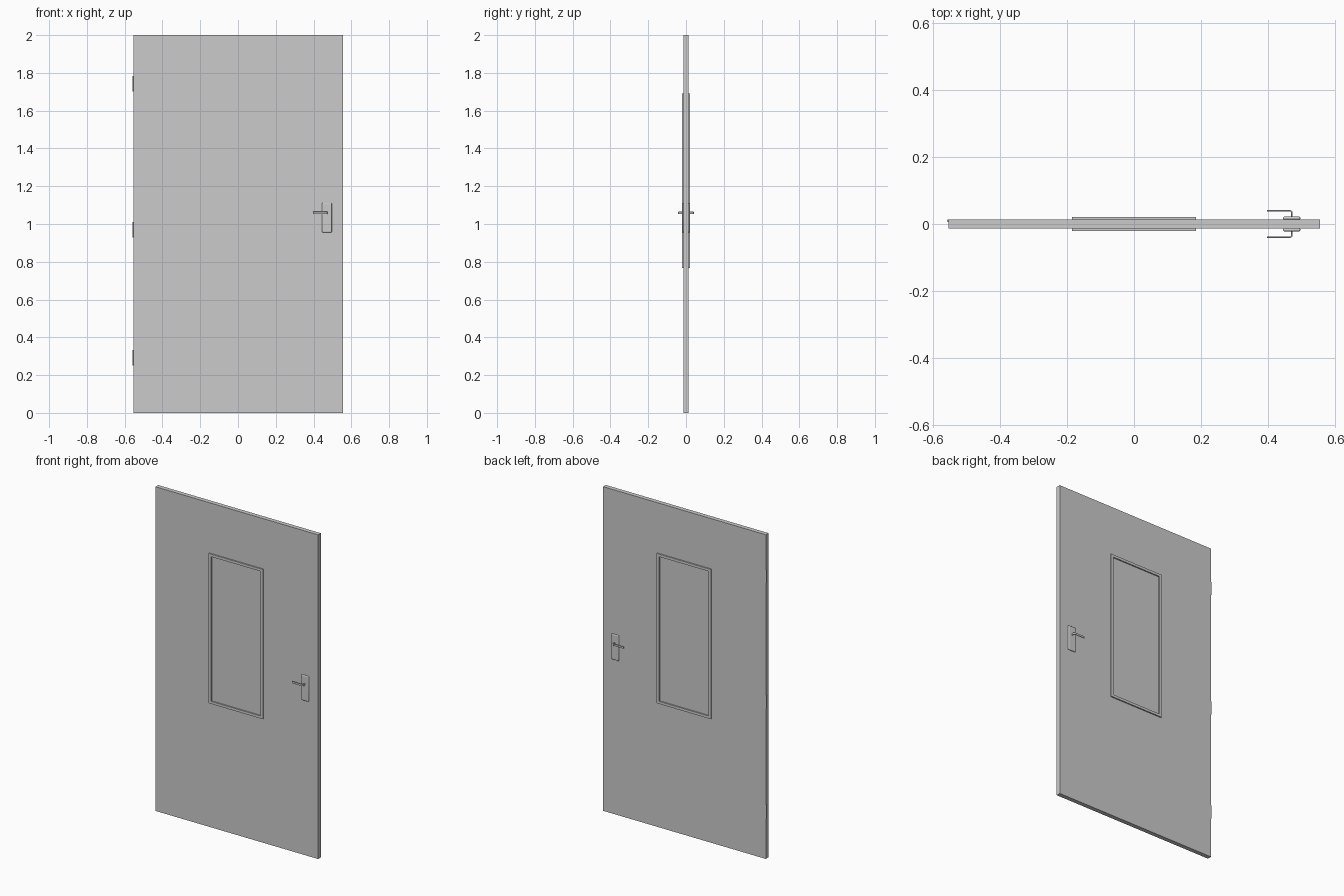
import bpy, bmesh, math

if "Cube" in bpy.data.objects:
    bpy.data.objects.remove(bpy.data.objects["Cube"])

T = 0.0135          # half thickness of the leaf


def finish(name, bm, bevel=0.0, segments=2, mirror=False, smooth=False):
    bmesh.ops.recalc_face_normals(bm, faces=bm.faces)
    mesh = bpy.data.meshes.new(name)
    bm.to_mesh(mesh)
    bm.free()
    ob = bpy.data.objects.new(name, mesh)
    bpy.context.collection.objects.link(ob)
    if bevel:
        m = ob.modifiers.new("bevel", 'BEVEL')
        m.width, m.segments, m.limit_method = bevel, segments, 'ANGLE'
        m.angle_limit = math.radians(40)
    if mirror:
        m = ob.modifiers.new("mirror", 'MIRROR')
        m.use_axis = (False, True, False)
        m.use_mirror_merge = False
    if smooth:
        bpy.ops.object.select_all(action='DESELECT')
        bpy.context.view_layer.objects.active = ob
        ob.select_set(True)
        bpy.ops.object.shade_smooth_by_angle(angle=math.radians(35))
    return ob


def add_box(bm, x0, x1, y0, y1, z0, z1):
    vs = bmesh.ops.create_cube(bm, size=1)['verts']
    for v in vs:
        v.co.x = (x0 + x1) / 2 + v.co.x * (x1 - x0)
        v.co.y = (y0 + y1) / 2 + v.co.y * (y1 - y0)
        v.co.z = (z0 + z1) / 2 + v.co.z * (z1 - z0)


def box(name, *dims, **kw):
    bm = bmesh.new()
    add_box(bm, *dims)
    return finish(name, bm, **kw)


# Door leaf
box("door_leaf", -0.554, 0.556, -T, T, 0, 2)

# Raised window frame, one ring on each face of the leaf
bm = bmesh.new()
rings = []
for y in (T - 0.001, 0.021):
    for inset in (0, 0.016):
        x, lo, hi = 0.185 - inset, 0.766 + inset, 1.69 - inset
        rings.append([bm.verts.new((px, y, pz)) for px, pz in
                      ((-x, lo), (x, lo), (x, hi), (-x, hi))])
for a, b in ((0, 1), (2, 3), (0, 2), (1, 3)):
    for i in range(4):
        j = (i + 1) % 4
        bm.faces.new((rings[a][i], rings[a][j], rings[b][j], rings[b][i]))
finish("window_frame", bm, mirror=True)

# Handle back plates
box("handle_plate", 0.445, 0.497, T - 0.001, 0.022, 0.955, 1.112,
    bevel=0.005, segments=3, mirror=True, smooth=True)

# Levers: flat bar bent through a rounded corner
Y, X, R, W = 0.0415, 0.474, 0.009, 0.0045
arc = [math.radians(a) for a in range(0, 91, 15)]
cx, cy = X - R, Y - R
outer = [(X, 0.02)] + [(cx + R * math.cos(a), cy + R * math.sin(a)) for a in arc] + [(0.397, Y)]
r = R - W
inner = [(X - W, 0.02)] + [(cx + r * math.cos(a), cy + r * math.sin(a)) for a in arc] + [(0.397, Y - W)]
bm = bmesh.new()
rows = [[bm.verts.new((*o, 1.053)), bm.verts.new((*o, 1.065)),
         bm.verts.new((*i, 1.065)), bm.verts.new((*i, 1.053))]
        for o, i in zip(outer, inner)]
for p, q in zip(rows, rows[1:]):
    for k in range(4):
        n = (k + 1) % 4
        bm.faces.new((p[k], p[n], q[n], q[k]))
bm.faces.new(rows[0])
bm.faces.new(rows[-1])
finish("handle_lever", bm, bevel=0.001, mirror=True, smooth=True)

# Hinge knuckles on the hanging edge
for n, z in enumerate((0.2915, 0.9685, 1.7435)):
    bm = bmesh.new()
    bmesh.ops.create_cone(bm, cap_ends=True, segments=16, radius1=0.004,
                          radius2=0.004, depth=0.082)
    bmesh.ops.translate(bm, verts=bm.verts, vec=(-0.5545, 0.0095, z))
    finish(f"hinge_{n + 1}", bm, smooth=True)
